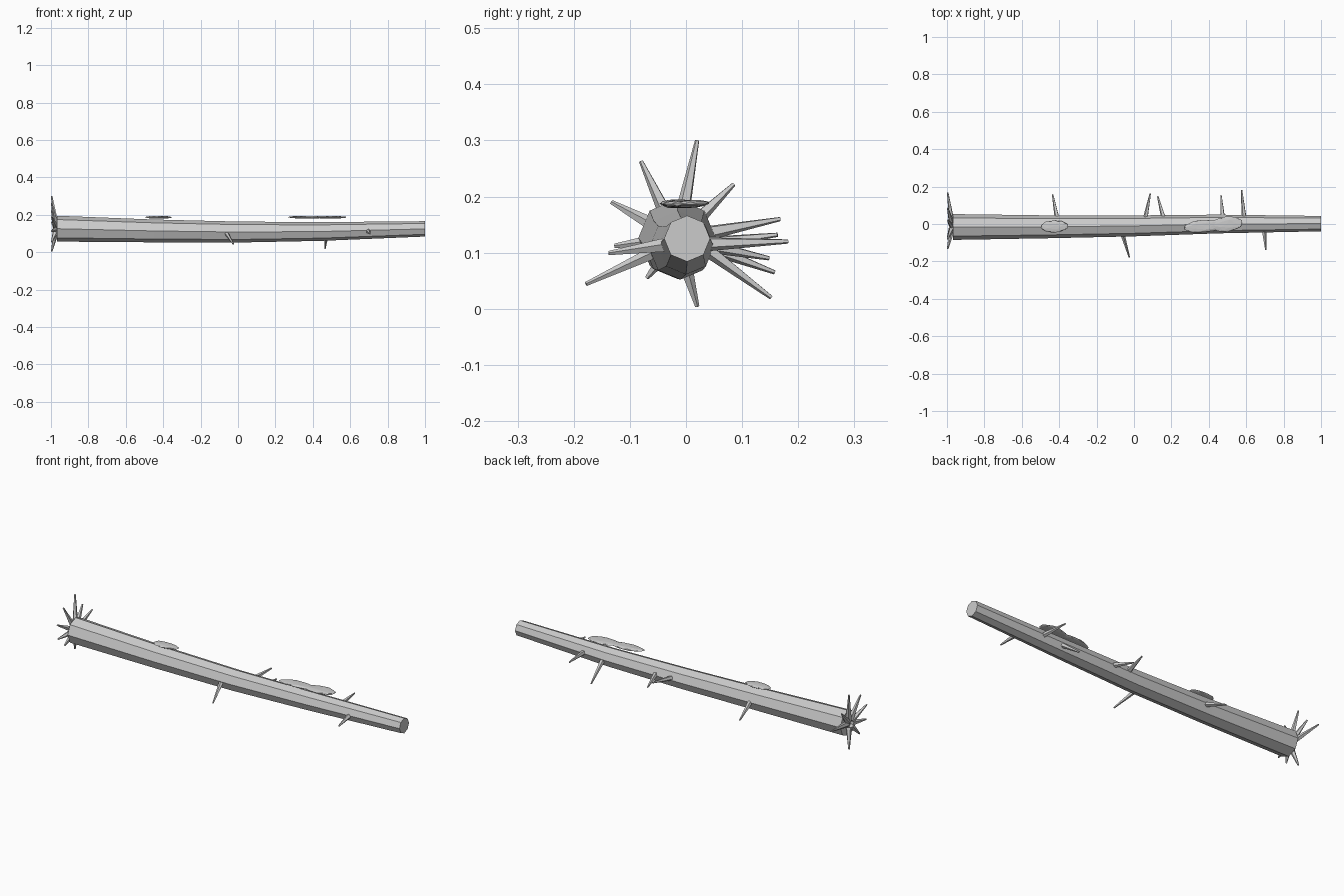
import bpy, bmesh, math, random
from mathutils import Vector

random.seed(4)
cube = bpy.data.objects.get("Cube")
if cube:
    bpy.data.objects.remove(cube, do_unlink=True)

grey = bpy.data.materials.new("bark grey")
grey.use_nodes = True
grey.diffuse_color = (0.6, 0.6, 0.6, 1)
grey.node_tree.nodes["Principled BSDF"].inputs["Base Color"].default_value = (0.6, 0.6, 0.6, 1)


def finish(name, bm):
    bmesh.ops.recalc_face_normals(bm, faces=bm.faces)
    mesh = bpy.data.meshes.new(name)
    bm.to_mesh(mesh)
    bm.free()
    mesh.materials.append(grey)
    ob = bpy.data.objects.new(name, mesh)
    bpy.context.collection.objects.link(ob)
    return ob


def loft(name, rings, sides):
    """Closed tube through rings of vertices."""
    bm = bmesh.new()
    loops = [[bm.verts.new(p) for p in ring] for ring in rings]
    for a, b in zip(loops, loops[1:]):
        for i in range(sides):
            j = (i + 1) % sides
            bm.faces.new((a[i], a[j], b[j], b[i]))
    bm.faces.new(loops[0])
    bm.faces.new(loops[-1])
    return finish(name, bm)


def ring(centre, u, v, radius, sides):
    turns = [math.tau * i / sides for i in range(sides)]
    return [centre + (u * math.cos(t) + v * math.sin(t)) * radius for t in turns]


def spike(name, base, tip, r0=0.013, r1=0.004, sides=5):
    base, tip = Vector(base), Vector(tip)
    axis = (tip - base).normalized()
    u = axis.orthogonal().normalized()
    v = axis.cross(u)
    loft(name, [ring(base, u, v, r0, sides), ring(tip, u, v, r1, sides)], sides)


# Sagging, tapering eight-sided trunk: x, y, z, radius
sections = [(-0.967, -0.016, 0.126, 0.069), (-0.45, -0.015, 0.114, 0.061),
            (0, -0.01, 0.108, 0.056), (0.45, 0, 0.111, 0.05), (1, 0.002, 0.125, 0.041)]
Y, Z = Vector((0, 1, 0)), Vector((0, 0, 1))
loft("trunk", [ring(Vector((x, y, z)), Y, Z, r, 8) for x, y, z, r in sections], 8)

# Broken roots fanning out of the thick end
core = Vector((-0.97, -0.015, 0.125))
root_tips = [(0.02, 0.3), (-0.08, 0.263), (0.085, 0.222), (-0.133, 0.19), (0.168, 0.16),
             (-0.127, 0.112), (-0.07, 0.055), (0.02, 0.004)]
for i, (y, z) in enumerate(root_tips):
    tip = Vector((-0.996, y, z))
    out = (tip - core).normalized()
    spike(f"root_{i + 1}", core + out * 0.02, tip, 0.016)

# Branch stubs: base x, then tip
stubs = [(-0.41, (-0.435, 0.158, 0.065)), (0.06, (0.087, 0.163, 0.132)),
         (0.16, (0.127, 0.148, 0.09)), (0.475, (0.465, 0.152, 0.02)),
         (0.59, (0.575, 0.182, 0.12)), (-0.07, (-0.025, -0.178, 0.044)),
         (0.695, (0.705, -0.138, 0.099))]
for i, (x, tip) in enumerate(stubs):
    side = math.copysign(0.025, tip[1])
    spike(f"branch_{i + 1}", (x, side, 0.115), tip, 0.014)

# Thin ragged moss pads over the top: centre x, y, half length, half width, turn
pads = [(-0.427, -0.012, 0.075, 0.034, 0), (0.37, -0.012, 0.108, 0.036, 0.06),
        (0.497, 0, 0.095, 0.042, 0.1)]
for i, (cx, cy, length, width, turn) in enumerate(pads):
    bm = bmesh.new()
    bmesh.ops.create_icosphere(bm, subdivisions=2, radius=1)
    for v in bm.verts:
        k = random.uniform(0.88, 1.06)
        x, y = v.co.x * length * k, v.co.y * width * k
        v.co = (cx + x * math.cos(turn) - y * math.sin(turn),
                cy + x * math.sin(turn) + y * math.cos(turn),
                0.187 + v.co.z * 0.008 * k)
    finish(f"moss_pad_{i + 1}", bm)
